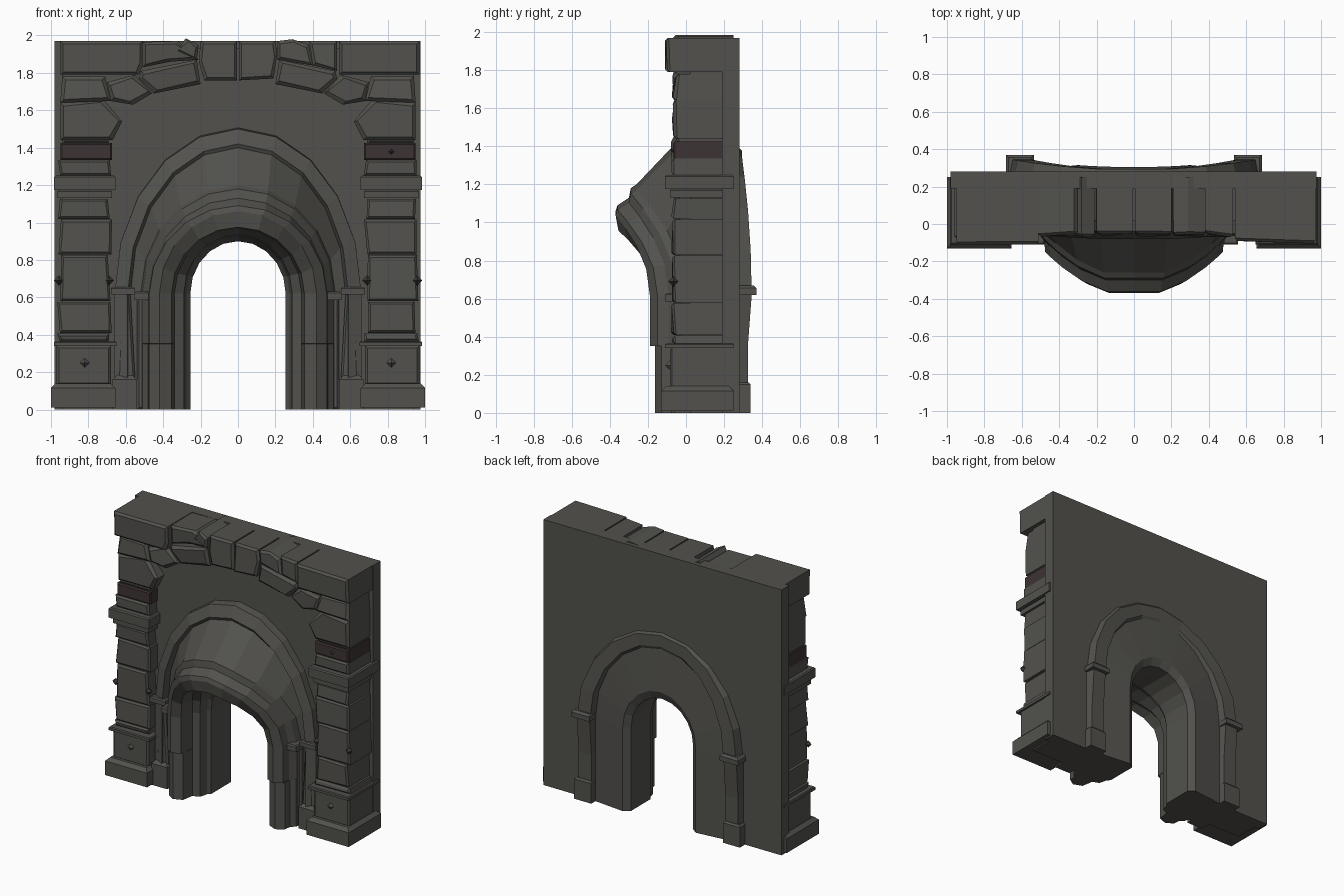
import bpy, bmesh, math, random
from mathutils import Vector

if "Cube" in bpy.data.objects:
    bpy.data.objects.remove(bpy.data.objects["Cube"])
random.seed(4)


def material(name, col):
    m = bpy.data.materials.new(name)
    m.diffuse_color = (*col, 1)
    m.use_nodes = True
    m.node_tree.nodes["Principled BSDF"].inputs["Base Color"].default_value = m.diffuse_color
    return m


STONE = material("dark grey stone", (0.085, 0.083, 0.074))
BROWN = material("dark brown band", (0.048, 0.034, 0.034))
IRON = material("dark iron", (0.045, 0.042, 0.038))


def make(name, verts, faces, mat):
    bm = bmesh.new()
    vs = [bm.verts.new(v) for v in verts]
    for f in faces:
        bm.faces.new([vs[i] for i in f])
    bmesh.ops.recalc_face_normals(bm, faces=bm.faces)
    me = bpy.data.meshes.new(name)
    bm.to_mesh(me)
    bm.free()
    me.materials.append(mat)
    ob = bpy.data.objects.new(name, me)
    bpy.context.collection.objects.link(ob)
    return ob


def loft(name, loops, mat, closed=False):
    """Skin equal-length loops, capping or closing the ends."""
    n = len(loops[0])
    verts = [p for l in loops for p in l]
    faces = []
    for i in range(len(loops) - 1):
        for j in range(n):
            k = (j + 1) % n
            faces.append((i * n + j, i * n + k, (i + 1) * n + k, (i + 1) * n + j))
    last = (len(loops) - 1) * n
    faces += [tuple(range(n)), tuple(range(last, last + n))]
    return make(name, verts, faces, mat)


def stone(name, poly, y0, y1, mat=STONE, cham=0.012, jit=0.0):
    """Block cut from an x-z outline, with a chamfered, slightly uneven front."""
    cx = sum(p[0] for p in poly) / len(poly)
    cz = sum(p[1] for p in poly) / len(poly)
    front, mid, back = [], [], []
    for x, z in poly:
        d = Vector((cx - x, cz - z))
        dx = math.copysign(min(cham, abs(d.x)), d.x)
        dz = math.copysign(min(cham, abs(d.y)), d.y)
        j = random.uniform(-jit, jit)
        front.append((x + dx, y0 + j, z + dz))
        mid.append((x, y0 + cham + j, z))
        back.append((x, y1, z))
    return loft(name, [front, mid, back], mat)


def rect(x0, x1, z0, z1, j=0.0):
    r = lambda: random.uniform(-j, j)
    return [(x0 + r(), z0), (x1 + r(), z0), (x1 + r(), z1), (x0 + r(), z1)]


def flip(poly, s):
    return [(x * s, z) for x, z in poly]


def slab(name, w0, w1, top, y0, y1):
    """Wall with an arched hole hidden behind the arch mouldings."""
    arch = [(-0.6, 0)] + [(-0.6 * math.cos(a), 0.62 + 0.6 * math.sin(a))
                          for a in [math.pi * i / 10 for i in range(11)]] + [(0.6, 0)]
    poly = arch + [(w1, 0), (w1, top), (-w0, top), (-w0, 0)]
    loft(name, [[(x, y, z) for x, z in poly] for y in (y0, y1)], STONE)


# Wall backing and recessed front panel
slab("back_wall", 0.98, 0.975, 1.97, 0.19, 0.28)
slab("recessed_wall", 0.94, 0.94, 1.93, 0.02, 0.2)

# Arch: rings of (half width, top height, y at legs, y at crown), front to back
RINGS = [(.66, 1.51, .10, .05), (.66, 1.50, -.03, -.04), (.59, 1.42, -.05, -.08),
         (.575, 1.40, .0, -.07), (.52, 1.20, .0, -.26), (.51, 1.18, -.05, -.29),
         (.48, 1.13, -.09, -.30), (.475, 1.09, -.15, -.36), (.42, 1.06, -.19, -.37),
         (.355, .975, -.16, -.355), (.34, .965, -.05, -.27), (.29, .935, -.03, -.20),
         (.275, .92, .03, -.05), (.255, .90, .05, 0), (.255, .90, .28, .28),
         (.30, .96, .315, .305), (.54, 1.27, .29, .285), (.55, 1.29, .345, .295),
         (.655, 1.375, .345, .295), (.67, 1.40, .27, .27)]
SPRING, SEG = 0.62, 10
LEG = [(0, .86), (.35, .86), (.352, 1)]


def leg_loop(s, z, k):
    return [(s * w, yl * k if yl < -.08 else (yl - .02 if yl > .33 else yl), z)
            for w, t, yl, yt in RINGS]


loops = [leg_loop(-1, z, k) for z, k in LEG]
for i in range(SEG + 1):
    a = math.pi * i / SEG
    s = math.sin(a)
    f = min(1, 1.12 * s * s)
    loops.append([(-w * math.cos(a), yl + (yt - yl) * f, SPRING + (t - SPRING) * s)
                  for w, t, yl, yt in RINGS])
loops += [leg_loop(1, z, k) for z, k in reversed(LEG)]
loft("arch_mouldings", loops, STONE)

# Stones of the crown, left to right
TOP = [[(-.95, 1.79), (-.53, 1.79), (-.51, 1.84), (-.51, 1.97), (-.95, 1.97)],
       [(-.51, 1.83), (-.36, 1.86), (-.21, 1.87), (-.32, 1.97), (-.51, 1.965)],
       [(-.33, 1.91), (-.22, 1.87), (-.21, 1.95), (-.28, 1.985)],
       [(-.18, 1.76), (-.005, 1.76), (-.005, 1.97), (-.2, 1.97), (-.21, 1.86)],
       [(.005, 1.76), (.19, 1.77), (.21, 1.9), (.2, 1.97), (.005, 1.97)],
       [(.21, 1.87), (.4, 1.84), (.38, 1.95), (.29, 1.98), (.21, 1.97)],
       [(.4, 1.84), (.53, 1.81), (.53, 1.97), (.38, 1.97)],
       [(.54, 1.79), (.97, 1.79), (.97, 1.97), (.54, 1.97)]]
for i, p in enumerate(TOP):
    end = i in (0, len(TOP) - 1)
    stone(f"crown_stone_{i}", p, -.10 if end else -.06, .25, cham=.015, jit=.012)

# Stones stepping down from the crown to the pillars
HAUNCH = [[(.2, 1.74), (.45, 1.69), (.53, 1.77), (.52, 1.81), (.22, 1.87)],
          [(.46, 1.69), (.56, 1.63), (.68, 1.65), (.7, 1.75), (.55, 1.79)],
          [(.68, 1.65), (.95, 1.64), (.94, 1.78), (.71, 1.78)],
          [(.67, 1.44), (.95, 1.44), (.95, 1.64), (.72, 1.66), (.62, 1.54)]]
for s, side in ((-1, "left"), (1, "right")):
    for i, p in enumerate(HAUNCH):
        stone(f"{side}_haunch_stone_{i}", flip(p, s), -.06, .19, cham=.018, jit=.015)


def ledge(name, s, x0, x1, z0, z1, y0, y1, taper):
    """Plinth or capital whose upper edge steps in by taper."""
    zm = z1 - taper
    lp = []
    for z, d in ((z0, 0), (zm, 0), (z1, taper)):
        lp.append([(s * (x0 + d), y0 + d, z), (s * (x1 - d), y0 + d, z),
                   (s * (x1 - d), y1 - d, z), (s * (x0 + d), y1 - d, z)])
    loft(name, lp, STONE)


def stud(name, x, y, z, r, mat):
    v = [(x - r, y, z), (x + r, y, z), (x, y - r, z), (x, y + r, z), (x, y, z - r), (x, y, z + r)]
    make(name, v, [(a, b, c) for a in (0, 1) for b in (2, 3) for c in (4, 5)], mat)


# Pillars with their ledges, blocks, bands and studs
for s, side in ((-1, "left"), (1, "right")):
    ledge(f"{side}_base", s, .655, 1.0, .01, .14, -.13, .25, .025)
    stone(f"{side}_plinth", flip(rect(.68, .97, .13, .34), s), -.085, .24)
    ledge(f"{side}_lower_ledge", s, .65, .985, .34, .365, -.11, .25, .006)
    levels = [.365, .41, .58, .83, 1.02, 1.13]
    for i in range(5):
        stone(f"{side}_shaft_block_{i}", flip(rect(.685, .955, levels[i], levels[i + 1] - .004, .012), s),
              -.07, .2, jit=.008)
    ledge(f"{side}_neck", s, .675, .965, 1.13, 1.175, -.085, .23, .008)
    ledge(f"{side}_capital", s, .655, .985, 1.175, 1.25, -.11, .25, .008)
    stone(f"{side}_upper_block", flip(rect(.68, .955, 1.25, 1.335, .008), s), -.075, .2)
    stone(f"{side}_brown_band", flip(rect(.675, .95, 1.335, 1.425), s), -.065, .19, BROWN, .008)
    stone(f"{side}_band_joint", flip(rect(.69, .94, 1.42, 1.45), s), -.05, .19)
    stud(f"{side}_plinth_stud", s * .82, -.085, .25, .025, STONE)
    for j, x in enumerate((.69, .957)):
        stud(f"{side}_corner_stud_{j}", s * x, -.065, .69, .027, IRON)
    # Slim columns beside the doorway, front and back
    stone(f"{side}_jamb_column", flip([(.55, .17), (.645, .17), (.63, .62), (.575, .62)], s), -.04, .1)
    ledge(f"{side}_jamb_base", s, .54, .67, 0, .185, -.06, .1, .025)
    ledge(f"{side}_jamb_capital", s, .55, .68, .615, .655, -.065, .1, .008)
    stone(f"{side}_inner_column", flip(rect(.49, .54, 0, .6), s), -.03, .1)
    ledge(f"{side}_inner_capital", s, .475, .555, .585, .63, -.11, .1, .008)
    ledge(f"{side}_rear_base", s, .54, .68, 0, .16, .25, .34, .012)
    ledge(f"{side}_rear_capital", s, .535, .685, .62, .67, .25, .37, .015)
stud("band_stud", .82, -.065, 1.38, .016, IRON)
